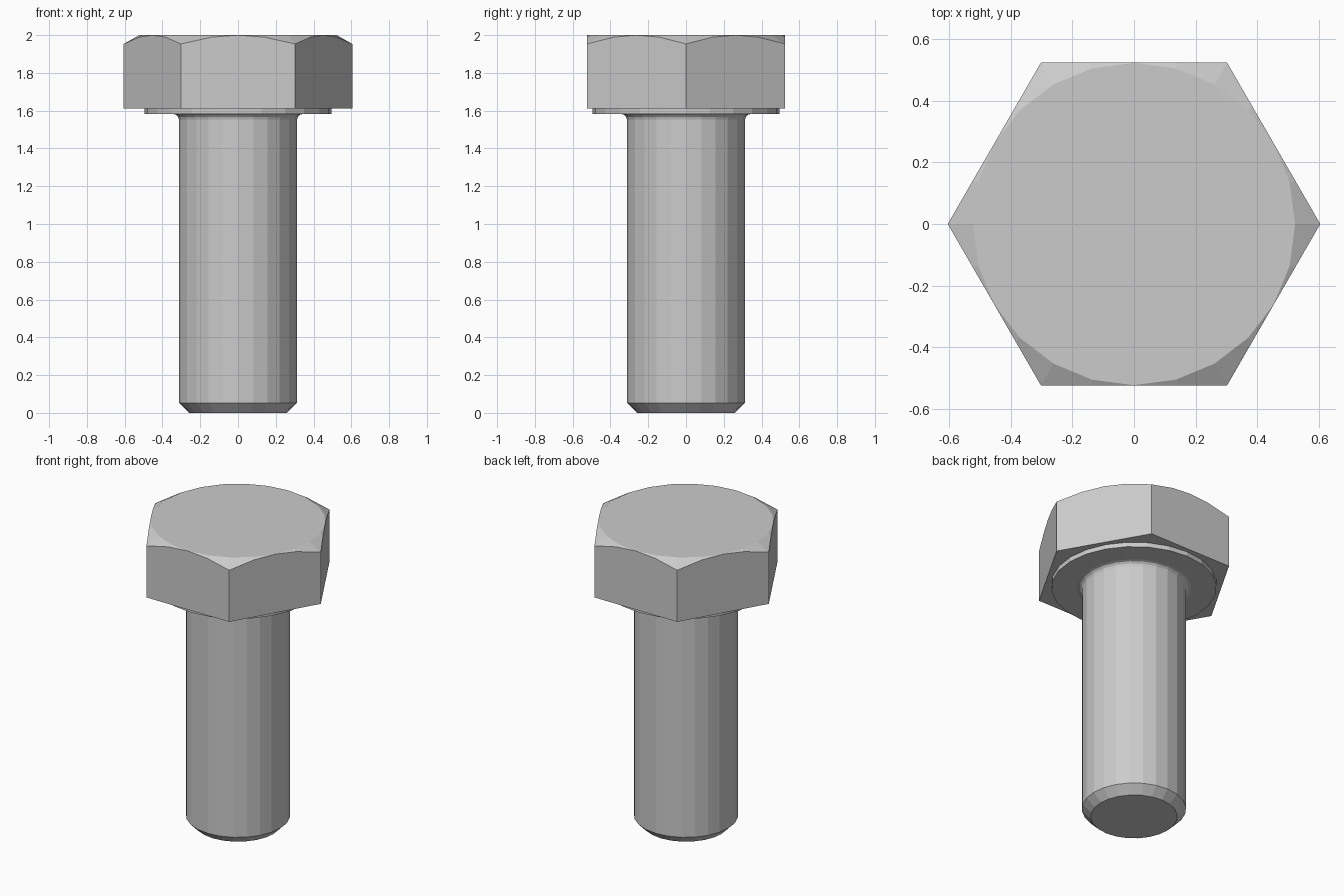
import bpy, bmesh
from math import cos, sin, pi

if "Cube" in bpy.data.objects:
    bpy.data.objects.remove(bpy.data.objects["Cube"])

SIDES = 24


def lathe(name, profile, sides=SIDES):
    """Revolve (radius, z) points around z and cap both ends."""
    bm = bmesh.new()
    rings = [[bm.verts.new((r * cos(2 * pi * i / sides), r * sin(2 * pi * i / sides), z))
              for i in range(sides)] for r, z in profile]
    for a, b in zip(rings, rings[1:]):
        for i in range(sides):
            j = (i + 1) % sides
            bm.faces.new((a[i], a[j], b[j], b[i]))
    bm.faces.new(rings[0][::-1])
    bm.faces.new(rings[-1])
    mesh = bpy.data.meshes.new(name)
    bm.to_mesh(mesh)
    bm.free()
    obj = bpy.data.objects.new(name, mesh)
    bpy.context.collection.objects.link(obj)
    return obj


# Shank with chamfered tip, fillet under the head and washer face
lathe("shank", [
    (0.26, 0.0), (0.3125, 0.053),
    (0.3125, 1.552), (0.317, 1.567), (0.327, 1.578), (0.342, 1.582),
    (0.495, 1.582), (0.495, 1.613),
])

# Hexagonal head, corners chamfered by a shallow 30 degree cone
head = lathe("hex_head", [(0.605, 1.612), (0.605, 2.0)], 6)
cone = lathe("head_chamfer_cutter", [(0.9, 1.5), (0.9, 1.784), (0.5235, 2.0)])
cone.hide_render = True
cone.hide_set(True)
chamfer = head.modifiers.new("corner_chamfer", 'BOOLEAN')
chamfer.operation = 'INTERSECT'
chamfer.solver = 'EXACT'
chamfer.object = cone
